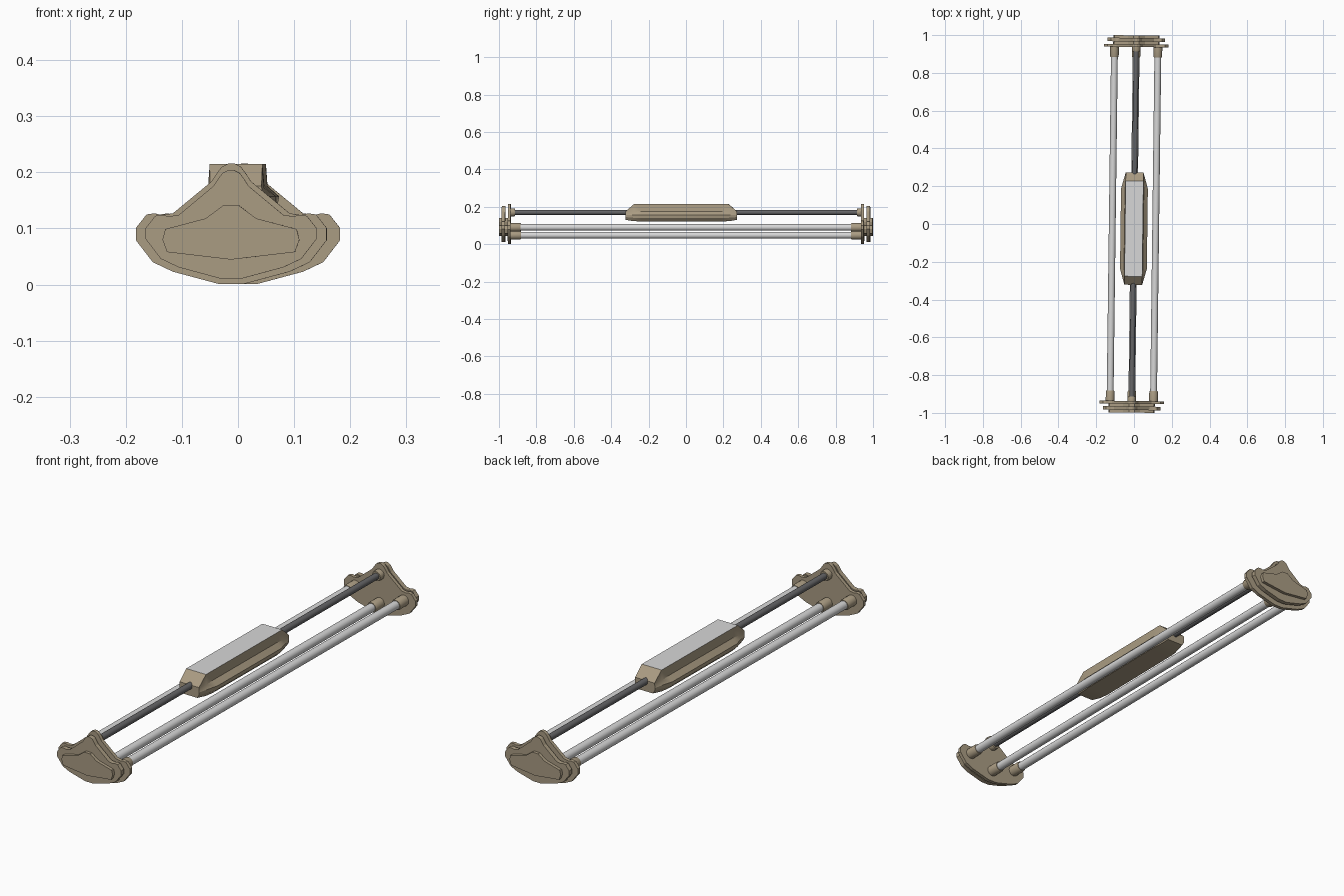
import bpy, bmesh, math
from mathutils import Matrix

if "Cube" in bpy.data.objects:
    bpy.data.objects.remove(bpy.data.objects["Cube"])

TURN = Matrix.Rotation(-0.0126, 4, 'Z')   # whole rack is yawed very slightly


def material(name, rgb):
    m = bpy.data.materials.new(name)
    m.diffuse_color = (*rgb, 1)
    m.use_nodes = True
    m.node_tree.nodes["Principled BSDF"].inputs["Base Color"].default_value = m.diffuse_color
    return m


TAN = material("tan", (0.40, 0.33, 0.225))
LIGHT = material("light grey", (0.68, 0.68, 0.68))
DARK = material("dark grey", (0.13, 0.13, 0.135))


def finish(bm, name, mats, smooth=None):
    bmesh.ops.recalc_face_normals(bm, faces=bm.faces)
    bm.transform(TURN)
    me = bpy.data.meshes.new(name)
    bm.to_mesh(me)
    bm.free()
    ob = bpy.data.objects.new(name, me)
    bpy.context.collection.objects.link(ob)
    for m in mats:
        me.materials.append(m)
    if smooth:
        bpy.ops.object.select_all(action='DESELECT')
        ob.select_set(True)
        bpy.context.view_layer.objects.active = ob
        bpy.ops.object.shade_smooth_by_angle(angle=math.radians(smooth))
    return ob


def loft(rings):
    """Skin a list of equal closed rings and cap both ends."""
    bm = bmesh.new()
    vs = [[bm.verts.new(p) for p in r] for r in rings]
    n = len(vs[0])
    for a, b in zip(vs, vs[1:]):
        for i in range(n):
            j = (i + 1) % n
            bm.faces.new((a[i], a[j], b[j], b[i]))
    bm.faces.new(vs[0])
    bm.faces.new(vs[-1][::-1])
    return bm


def full(half):
    """Mirror a right-hand half outline (top to bottom) into a closed one."""
    return half + [(-x, z) for x, z in reversed(half)]


def plate(name, outline, y0, y1):
    finish(loft([[(x, y, z) for x, z in outline] for y in (y0, y1)]), name, [TAN])


def rod(name, x, z, stations, mat, sides=20):
    """Round part along y; stations are (y, radius)."""
    rings = [[(x + r * math.cos(2 * math.pi * i / sides), y,
               z + r * math.sin(2 * math.pi * i / sides)) for i in range(sides)]
             for y, r in stations]
    finish(loft(rings), name, [mat], 35)


# End plates: two stacked silhouettes and a smaller raised block
big = full([(0.005, 0.216), (0.017, 0.210), (0.026, 0.198), (0.035, 0.184),
            (0.104, 0.127), (0.124, 0.124), (0.137, 0.127), (0.151, 0.125),
            (0.170, 0.101), (0.170, 0.079), (0.140, 0.040), (0.104, 0.023),
            (0.022, 0.001)])
mid = [(x * 0.895, 0.1 + (z - 0.1) * 0.9) for x, z in big]
block = full([(0.014, 0.141), (0.045, 0.118), (0.117, 0.099), (0.122, 0.080),
              (0.114, 0.058), (0.004, 0.045)])
# Rod positions: x, z, radius, collar radius, collar length, material
rods = {"left_rail": (-0.115, 0.090, 0.018, 0.023, 0.055, LIGHT),
        "right_rail": (0.115, 0.090, 0.018, 0.023, 0.055, LIGHT),
        "lower_rail": (0, 0.048, 0.018, 0.023, 0.055, LIGHT),
        "handle_bar": (0, 0.170, 0.0135, 0.022, 0.024, DARK)}

for end, s in (("front", -1), ("back", 1)):
    plate(end + "_inner_plate", big, s * 0.937, s * 0.952)
    plate(end + "_outer_plate", mid, s * 0.966, s * 0.985)
    plate(end + "_end_block", block, s * 0.940, s * 0.9985)
    for name, (x, z, r, cr, cl, m) in rods.items():
        rod(f"{end}_{name}_collar", x, z,
            [(s * 0.94, cr), (s * (0.944 - cl), cr), (s * (0.938 - cl), cr * 0.9)], TAN, 16)

for name, (x, z, r, cr, cl, m) in rods.items():
    rod(name, x, z, [(-0.945, r), (0.945, r)], m)

# Carriage body: faceted sleeve tapering at both ends
tip = full([(0.046, 0.176), (0.047, 0.165), (0.047, 0.155), (0.047, 0.145), (0.038, 0.130)])
top_edge = full([(0.047, 0.215), (0.050, 0.172), (0.060, 0.157), (0.058, 0.141), (0.045, 0.123)])
body = full([(0.047, 0.215), (0.050, 0.176), (0.071, 0.157), (0.068, 0.140), (0.050, 0.122)])
L, C = 0.297, -0.025
rings = [[(x, C + y, z) for x, z in prof] for y, prof in
         ((-L, tip), (-L + 0.045, top_edge), (-L + 0.085, body),
          (L - 0.085, body), (L - 0.045, top_edge), (L, tip))]
bm = loft(rings)
bm.normal_update()
bmesh.ops.recalc_face_normals(bm, faces=bm.faces)
for f in bm.faces:               # flat top panel is light grey
    f.material_index = 1 if f.normal.z > 0.95 else 0
finish(bm, "carriage", [TAN, LIGHT], 25)
